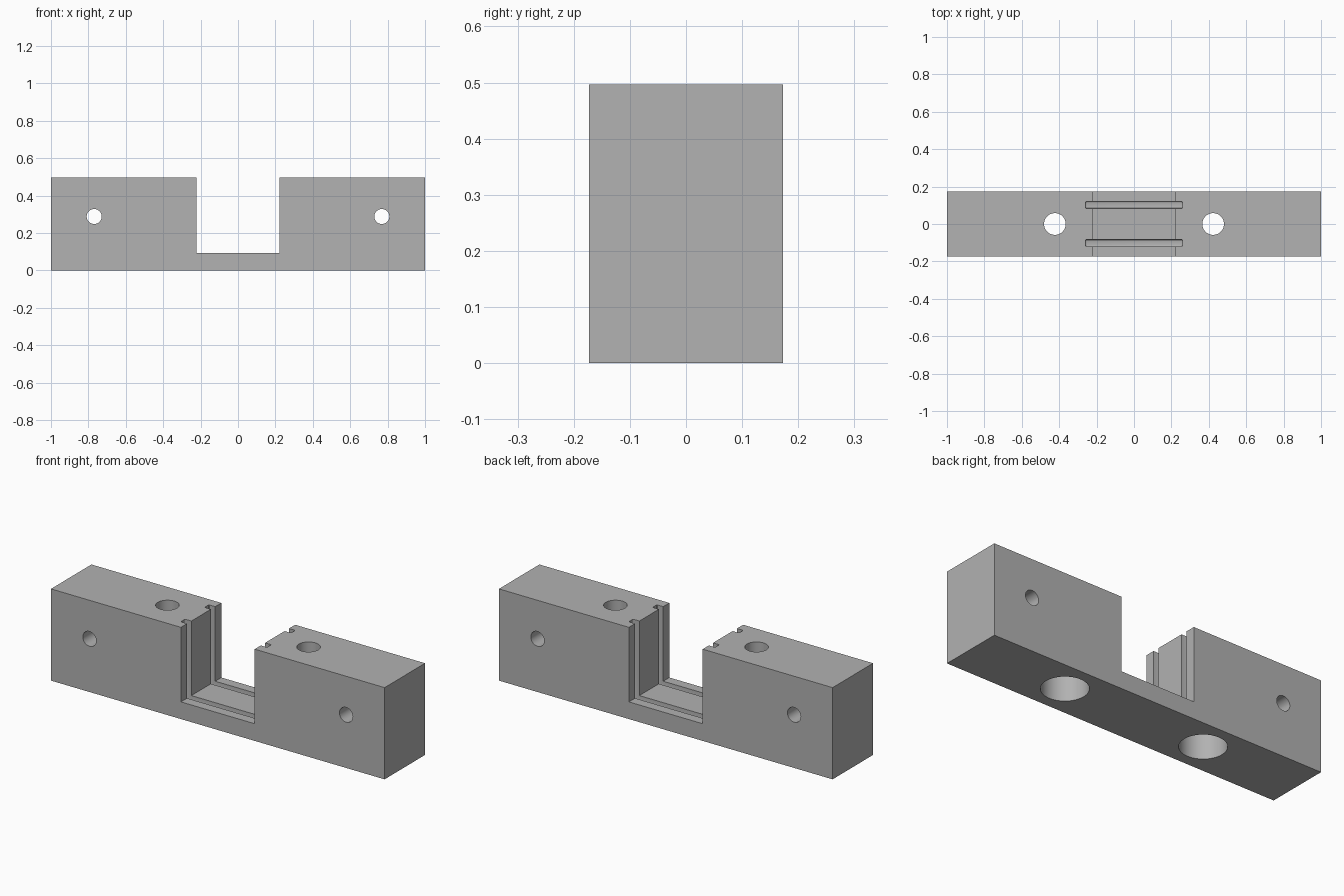
import bpy

default = bpy.data.objects.get("Cube")
if default:
    bpy.data.objects.remove(default, do_unlink=True)

LENGTH, DEPTH, HEIGHT = 2.0, 0.346, 0.497
SLOT_HALF, FLOOR = 0.221, 0.093

grey = bpy.data.materials.new("plain grey")
grey.use_nodes = True
colour = (0.445, 0.445, 0.445, 1)
grey.diffuse_color = colour
grey.node_tree.nodes["Principled BSDF"].inputs["Base Color"].default_value = colour


def box(name, x, y, z):
    """Box spanning the given (low, high) ranges."""
    spans = (x, y, z)
    bpy.ops.mesh.primitive_cube_add(size=1, location=[(a + b) / 2 for a, b in spans])
    obj = bpy.context.object
    obj.name = name
    obj.scale = [b - a for a, b in spans]
    bpy.ops.object.transform_apply(location=False, rotation=False, scale=True)
    return obj


def cylinder(name, radius, depth, location, rotation=(0, 0, 0)):
    bpy.ops.mesh.primitive_cylinder_add(vertices=64, radius=radius, depth=depth,
                                        location=location, rotation=rotation)
    bpy.context.object.name = name
    return bpy.context.object


def cut(body, cutter):
    """Subtract the cutter from the body, then discard it."""
    cutter.hide_render = True
    mod = body.modifiers.new(cutter.name, "BOOLEAN")
    mod.operation, mod.solver, mod.object = "DIFFERENCE", "EXACT", cutter
    bpy.context.view_layer.objects.active = body
    bpy.ops.object.modifier_apply(modifier=mod.name)
    bpy.data.objects.remove(cutter, do_unlink=True)


# Main block with the open central slot
body = box("holder_block", (-LENGTH / 2, LENGTH / 2), (-DEPTH / 2, DEPTH / 2), (0, HEIGHT))
body.data.materials.append(grey)
cut(body, box("slot", (-SLOT_HALF, SLOT_HALF), (-1, 1), (FLOOR, 1)))

# Two panel grooves running down the slot walls and across its floor
for y in (-0.102, 0.102):
    groove = box("groove", (-0.259, 0.259), (y - 0.0185, y + 0.0185), (0.055, 1))
    bevel = groove.modifiers.new("rounded corners", "BEVEL")
    bevel.width, bevel.segments = 0.006, 3
    bpy.ops.object.modifier_apply(modifier=bevel.name)
    cut(body, groove)

# Counterbored vertical screw holes and small cross holes on each side
for side in (-1, 1):
    x = side * 0.423
    cut(body, cylinder("screw_hole", 0.058, 2, (x, 0, 0.3)))
    cut(body, cylinder("counterbore", 0.115, 0.6, (x, 0, 0)))
    cut(body, cylinder("cross_hole", 0.04, 1, (side * 0.769, 0, 0.288), (1.570796, 0, 0)))

bpy.ops.object.select_all(action="DESELECT")
body.select_set(True)
bpy.context.view_layer.objects.active = body
bpy.ops.object.shade_smooth_by_angle(angle=0.52)
